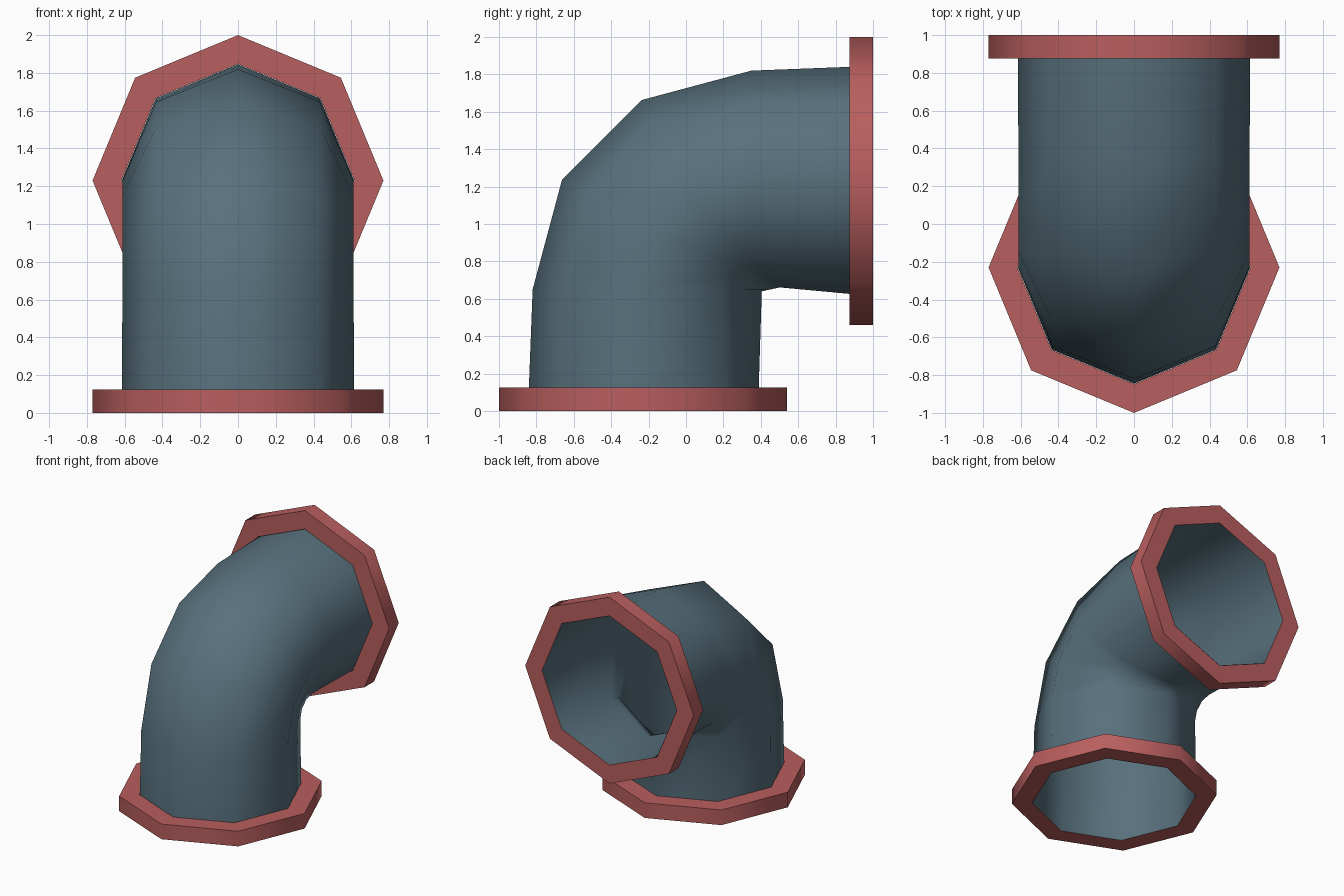
import bpy, math

if "Cube" in bpy.data.objects:
    bpy.data.objects.remove(bpy.data.objects["Cube"])

SIDES = 8
CY, CZ = 0.35, 0.65          # bend centre (y, z)
AXIS_Y, AXIS_Z = -0.23, 1.23  # axes of the two openings

def material(name, rgb):
    m = bpy.data.materials.new(name)
    m.diffuse_color = (*rgb, 1)
    m.use_nodes = True
    m.node_tree.nodes["Principled BSDF"].inputs["Base Color"].default_value = m.diffuse_color
    return m

blue = material("slate blue", (0.096, 0.162, 0.202))
red = material("dusty red", (0.485, 0.112, 0.112))

def make(name, rings, mat, angle, closed=False):
    """Skin a list of octagonal rings into one object."""
    verts = [v for r in rings for v in r]
    n = len(rings)
    faces = []
    for i in range(n if closed else n - 1):
        a, b = i * SIDES, (i + 1) % n * SIDES
        for j in range(SIDES):
            k = (j + 1) % SIDES
            faces.append((a + j, a + k, b + k, b + j))
    me = bpy.data.meshes.new(name)
    me.from_pydata(verts, [], faces)
    me.materials.append(mat)
    ob = bpy.data.objects.new(name, me)
    bpy.context.collection.objects.link(ob)
    bpy.ops.object.select_all(action='DESELECT')
    ob.select_set(True)
    bpy.context.view_layer.objects.active = ob
    bpy.ops.object.mode_set(mode='EDIT')
    bpy.ops.mesh.select_all(action='SELECT')
    bpy.ops.mesh.normals_make_consistent(inside=False)
    bpy.ops.object.mode_set(mode='OBJECT')
    bpy.ops.object.shade_smooth_by_angle(angle=math.radians(angle))
    return ob

def ring(y, z, theta, r, rx=None):
    """Octagon around (y, z); theta 0 is horizontal, 90 degrees faces +y."""
    out = []
    for j in range(SIDES):
        a = math.tau * j / SIDES
        d = r * math.cos(a)
        out.append((math.sin(a) * (rx or r),
                    y - d * math.cos(theta), z + d * math.sin(theta)))
    return out

# Elbow pipe: straight ends with a bend in three segments
rings = [ring(AXIS_Y, 0, 0, 0.615)]
for i in range(4):
    t = math.radians(30 * i)
    r = ring(CY - 0.575 * math.cos(t), CZ + 0.575 * math.sin(t), t, 0.595, 0.612)
    r[SIDES // 2] = (0, 0.405 + 0.032 * i, 0.64 + 0.007 * i)  # inner crease
    rings.append(r)
rings.append(ring(1, AXIS_Z, math.pi / 2, 0.615))
make("elbow_pipe", rings, blue, 80)

# Flanges: octagonal collars whose bore is the pipe itself
def flange(name, place):
    make(name, [place(s, r) for s, r in
                ((0, 0.617), (0, 0.77), (0.125, 0.77), (0.125, 0.617))],
         red, 60, closed=True)

flange("bottom_flange", lambda s, r: ring(AXIS_Y, s, 0, r))
flange("back_flange", lambda s, r: ring(1 - s, AXIS_Z, math.pi / 2, r))
